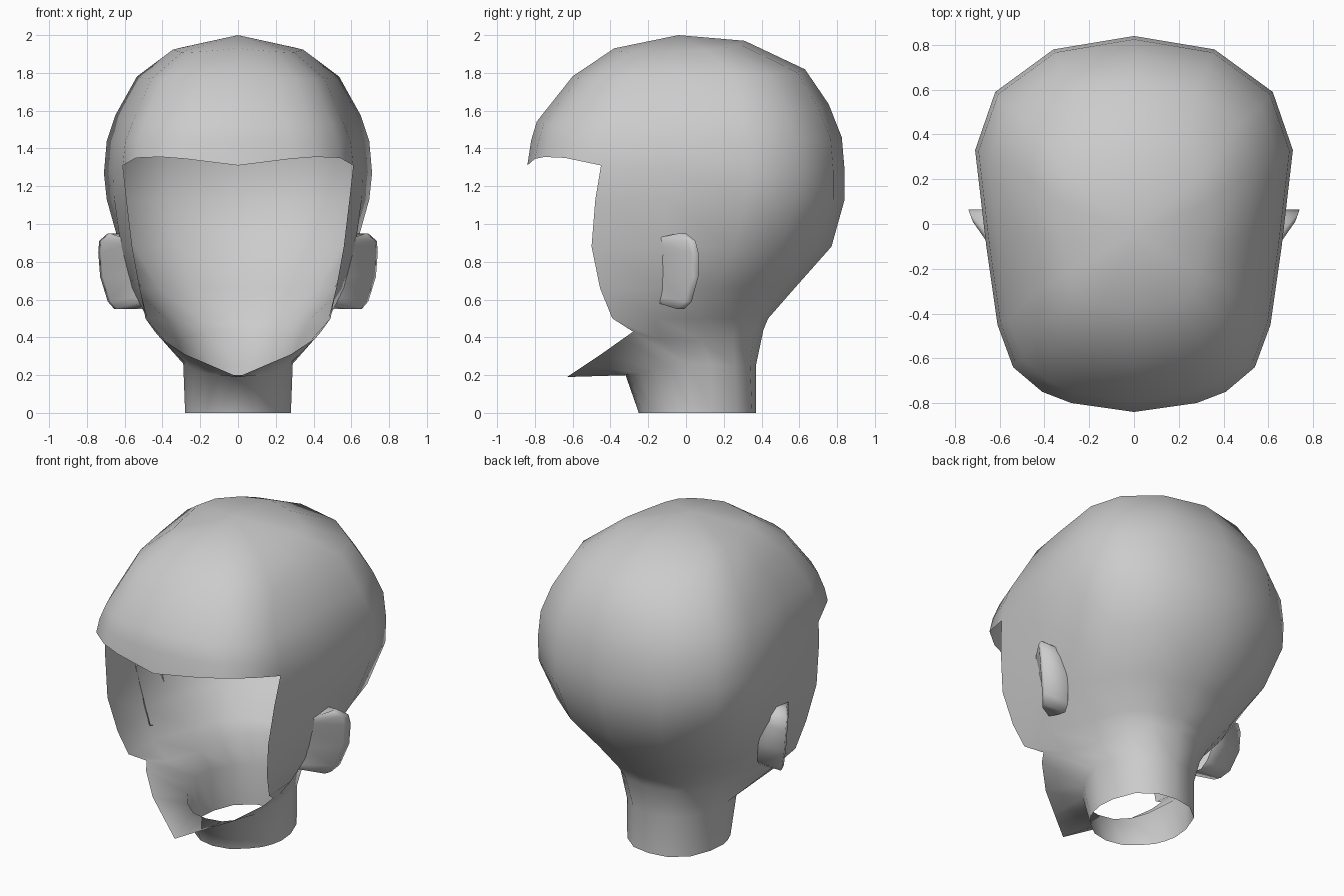
import bpy, bmesh

if "Cube" in bpy.data.objects:
    bpy.data.objects.remove(bpy.data.objects["Cube"])


def skin(bm, upper, lower):
    """Bridge two rows (dicts column -> vert) wherever both have neighbours."""
    for k in sorted(upper):
        if k + 1 in upper and k in lower and k + 1 in lower:
            bm.faces.new((upper[k], lower[k], lower[k + 1], upper[k + 1]))


def add_row(bm, pts, first=0):
    return {first + i: bm.verts.new(p) for i, p in enumerate(pts)}


def finish(bm, name):
    me = bpy.data.meshes.new(name)
    bm.to_mesh(me)
    bm.free()
    for p in me.polygons:
        p.use_smooth = True
    ob = bpy.data.objects.new(name, me)
    bpy.context.collection.objects.link(ob)
    m = ob.modifiers.new("mirror", 'MIRROR')
    m.use_clip = True
    m.merge_threshold = 0.001
    return ob


# Head shell, right half: columns run from the front centre round to the back
brow = [(0, -.84, 1.31), (.28, -.80, 1.345), (.41, -.75, 1.355), (.54, -.64, 1.35),
        (.61, -.45, 1.31), (.66, -.1, 1.29), (.71, .33, 1.27), (.62, .59, 1.28),
        (.36, .78, 1.28), (0, .84, 1.28)]

# Dome rings: base height, slope along y, drop along x, front y, back y, half width
dome = [(1.952, .058, .10, -.38, .31, .345),
        (1.80, .03, .05, -.60, .63, .535),
        (1.59, .06, .05, -.79, .755, .65),
        (1.45, .01, .02, -.82, .825, .695)]

bm = bmesh.new()
rows = []
for z, slope, drop, yf, yb, w in dome:
    pts = []
    for bx, by, bz in brow:
        x = bx * w / .71
        y = yf + (by + .84) / 1.68 * (yb - yf)
        pts.append((x, y, z + slope * y - drop * x))
    rows.append(add_row(bm, pts))
rows.append(add_row(bm, brow))

# Sides and back below the brow, starting at the edge of the face opening
sides = {1.13: [(.59, -.48), (.655, -.1), (.695, .32), (.62, .58), (.36, .78), (0, .84)],
         .88: [(.56, -.50), (.62, -.1), (.625, .25), (.55, .50), (.32, .69), (0, .77)],
         .66: [(.52, -.455), (.56, -.12), (.51, .16), (.42, .38), (.25, .51), (0, .575)],
         .50: [(.49, -.39), (.48, -.16), (.38, .10), (.33, .27), (.20, .39), (0, .435)]}
for z, pts in sides.items():
    rows.append(add_row(bm, [(x, y, z) for x, y in pts], 4))

# Jaw line, then the neck
jaw = [(0, -.63, .19), (.14, -.54, .25), (.28, -.45, .31), (.41, -.33, .395),
       (.44, -.28, .43), (.39, -.14, .39), (.32, .08, .38), (.28, .25, .40),
       (.17, .36, .43), (0, .41, .44)]
neck_top = [(0, -.32, .20), (.10, -.30, .20), (.18, -.24, .21), (.24, -.16, .23),
            (.27, -.09, .25), (.29, 0, .26), (.28, .13, .26), (.23, .26, .25),
            (.13, .34, .25), (0, .37, .25)]
neck_base = [(0, -.25), (.10, -.23), (.18, -.17), (.24, -.10), (.265, -.04),
             (.28, .03), (.27, .14), (.22, .27), (.12, .35), (0, .37)]
rows.append(add_row(bm, jaw))
rows.append(add_row(bm, neck_top))
rows.append(add_row(bm, [(x, y, 0) for x, y in neck_base]))

for a, b in zip(rows, rows[1:]):
    skin(bm, a, b)
crown = bm.verts.new((0, -.04, 2.0))
for k in range(9):
    bm.faces.new((crown, rows[0][k], rows[0][k + 1]))
finish(bm, "head_shell")

# Ears: flaps flaring outward and backward; height, rim x, rim y
rim = [(.95, .69, -.02), (.91, .735, .03), (.85, .74, .045),
       (.72, .73, .045), (.59, .69, .01), (.55, .655, -.03)]
bm = bmesh.new()
ear = []
for z, x, y in rim:
    root = .505 + (z - .55) * .26
    ear.append(add_row(bm, [(root, -.15, z * .86 + .11), (x - .015, y - .02, z),
                            (x, y + .02, z), (root, y + .02, z)]))
for a, b in zip(ear, ear[1:]):
    skin(bm, a, b)
bm.faces.new([ear[0][k] for k in range(4)])
bm.faces.new([ear[-1][k] for k in reversed(range(4))])
finish(bm, "ears")
